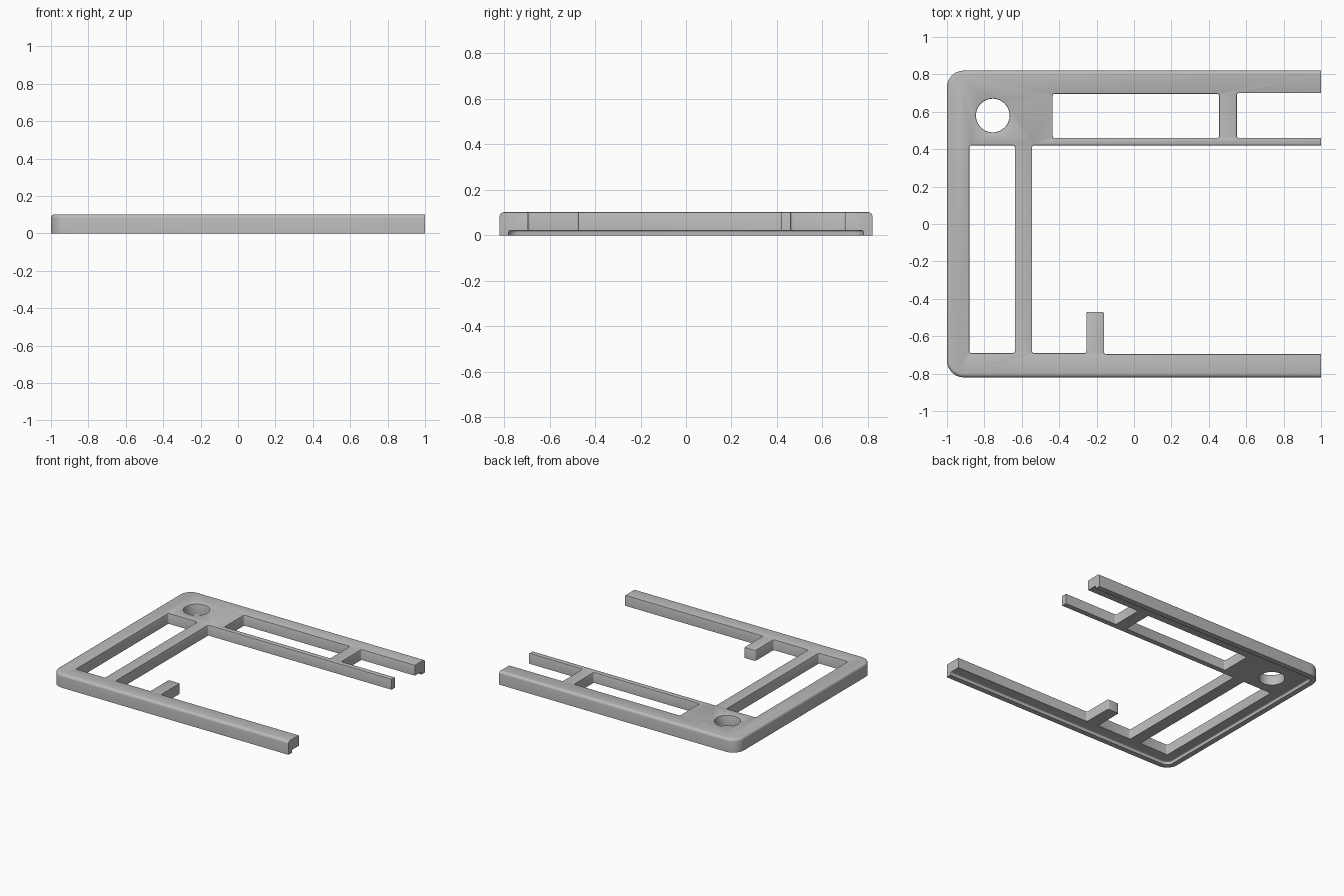
import bpy
import bmesh

cube = bpy.data.objects.get("Cube")
if cube:
    bpy.data.objects.remove(cube, do_unlink=True)

HEIGHT = 0.102
grey = bpy.data.materials.new("plain grey")
grey.use_nodes = True
grey.diffuse_color = (0.5, 0.5, 0.5, 1)
grey.node_tree.nodes["Principled BSDF"].inputs["Base Color"].default_value = (0.5, 0.5, 0.5, 1)


def link(name, bm):
    mesh = bpy.data.meshes.new(name)
    bm.to_mesh(mesh)
    bm.free()
    obj = bpy.data.objects.new(name, mesh)
    bpy.context.collection.objects.link(obj)
    return obj


def prism(name, points, low, high, corner, top_round=0, segments=3, keep=lambda v: True):
    """Extruded outline with rounded upright edges (where keep holds) and a rounded top rim."""
    bm = bmesh.new()
    face = bm.faces.new([bm.verts.new((x, y, low)) for x, y in points])
    up = bmesh.ops.extrude_face_region(bm, geom=[face])["geom"]
    bmesh.ops.translate(bm, vec=(0, 0, high - low),
                        verts=[g for g in up if isinstance(g, bmesh.types.BMVert)])
    bmesh.ops.recalc_face_normals(bm, faces=bm.faces)
    upright = [e for e in bm.edges
               if abs(e.verts[0].co.z - e.verts[1].co.z) > 0.01 and keep(e.verts[0].co)]
    bmesh.ops.bevel(bm, geom=upright, offset=corner, segments=segments,
                    profile=0.5, affect='EDGES')
    if top_round:
        rim = [e for e in bm.edges if all(v.co.z > high - 0.001 for v in e.verts)
               and not all(v.co.x > 0.99 for v in e.verts)]
        bmesh.ops.bevel(bm, geom=rim, offset=top_round, segments=4,
                        profile=0.5, affect='EDGES')
    return link(name, bm)


def box(x0, x1, y0, y1):
    return [(x0, y0), (x1, y0), (x1, y1), (x0, y1)]


# Outer plate, rounded at its two left-hand corners and along the top rim
plate = prism("frame", box(-1, 1, -0.82, 0.82), 0, HEIGHT, 0.09, 0.02, 10, lambda v: v.x < 0)

# Cutters: openings and the shallow recess underneath
bay = [(-0.545, -0.69), (-0.255, -0.69), (-0.255, -0.47), (-0.16, -0.47),
       (-0.16, -0.695), (1.2, -0.695), (1.2, 0.42), (-0.545, 0.42)]
openings = {
    "side_window": box(-0.88, -0.637, -0.69, 0.42),
    "upper_window": box(-0.435, 0.455, 0.46, 0.695),
    "end_slot": box(0.55, 1.2, 0.46, 0.70),
    "open_bay": bay,
}
cutters = [prism(name, pts, -0.2, 0.3, 0.01) for name, pts in openings.items()]
cutters.append(prism("underside_recess", box(-0.96, 1.2, -0.78, 0.78), -0.2, 0.022,
                     0.05, 0.008, 8, lambda v: v.x < 0))
bm = bmesh.new()
bmesh.ops.create_cone(bm, cap_ends=True, segments=48, radius1=0.09, radius2=0.09, depth=0.6)
bmesh.ops.translate(bm, vec=(-0.755, 0.58, 0), verts=bm.verts)
cutters.append(link("round_hole", bm))

for cutter in cutters:
    cutter.hide_render = True
    cut = plate.modifiers.new(cutter.name, 'BOOLEAN')
    cut.operation = 'DIFFERENCE'
    cut.solver = 'EXACT'
    cut.object = cutter

# Bake the cuts, then soften the remaining sharp top edges
bpy.context.view_layer.update()
result = plate.evaluated_get(bpy.context.evaluated_depsgraph_get())
bm = bmesh.new()
bm.from_mesh(result.to_mesh())
plate.modifiers.clear()
bmesh.ops.remove_doubles(bm, verts=bm.verts, dist=0.0002)
sharp = [e for e in bm.edges if len(e.link_faces) == 2 and e.calc_face_angle() > 0.8
         and all(v.co.z > HEIGHT - 0.001 for v in e.verts)]
bmesh.ops.bevel(bm, geom=sharp, offset=0.005, segments=2, profile=0.5, affect='EDGES')
bm.to_mesh(plate.data)
bm.free()
for cutter in cutters:
    bpy.data.objects.remove(cutter, do_unlink=True)

plate.data.materials.clear()
plate.data.materials.append(grey)
bpy.context.view_layer.objects.active = plate
plate.select_set(True)
bpy.ops.object.shade_smooth_by_angle(angle=0.6)
